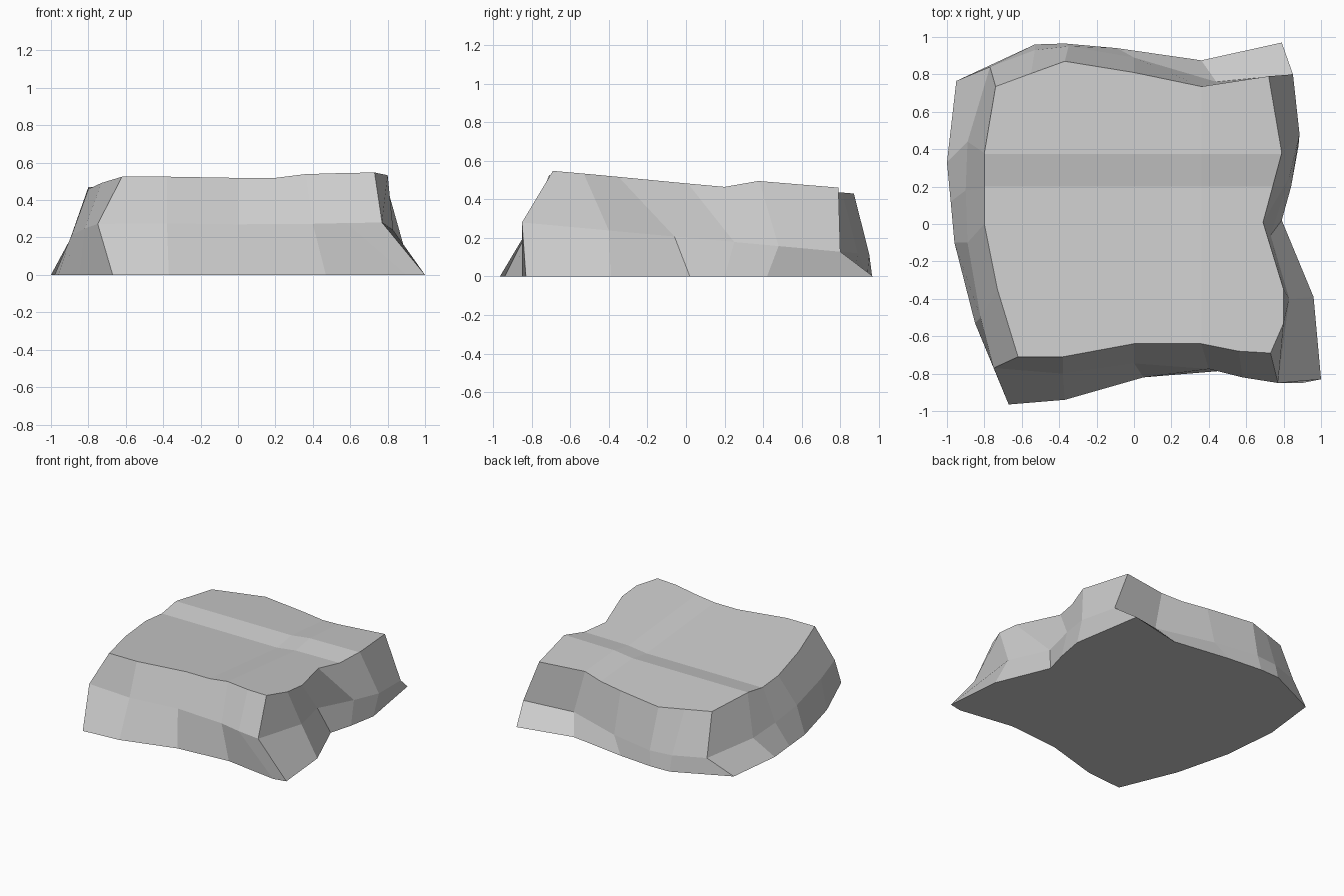
import bpy, bmesh

if "Cube" in bpy.data.objects:
    bpy.data.objects.remove(bpy.data.objects["Cube"])

# Outlines, counter-clockwise from the front left corner: five points per side
base_sides = [
    [(-.67, -.965), (-.37, -.94), (.05, -.82), (.47, -.785), (.90, -.85)],
    [(1, -.83), (.96, -.39), (.79, .02), (.84, .20), (.88, .42)],
    [(.79, .97), (.36, .875), (-.09, .94), (-.37, .965), (-.53, .96)],
    [(-.95, .765), (-1, .33), (-.98, .12), (-.96, -.10), (-.85, -.53)],
]
ledge_sides = [
    [(-.75, -.77), (-.38, -.80), (0, -.745), (.40, -.775), (.58, -.82)],
    [(.77, -.85), (.83, -.40), (.73, -.06), (.83, .25), (.885, .48)],
    [(.85, .80), (.44, .76), (0, .89), (-.35, .95), (-.53, .93)],
    [(-.77, .84), (-.89, .44), (-.90, .18), (-.89, -.10), (-.82, -.50)],
]
top_sides = [
    [(-.62, -.71), (-.38, -.71), (0, -.64), (.36, -.64), (.56, -.68)],
    [(.73, -.69), (.80, -.53), (.80, -.35), (.69, .01), (.79, .38)],
    [(.72, .79), (.36, .735), (0, .81), (-.37, .87), (-.55, .805)],
    [(-.74, .735), (-.80, .38), (-.80, .19), (-.80, 0), (-.73, -.35)],
]


def ramp(t, keys):
    """Piecewise linear curve through (t, value) keys."""
    for (a, va), (b, vb) in zip(keys, keys[1:]):
        if t <= b:
            return va + (vb - va) * (t - a) / (b - a)
    return keys[-1][1]


def top_height(x, y):
    return (ramp(y, [(-.71, .525), (.2, .44), (.375, .47), (.87, .43)])
            + ramp(x, [(-.8, 0), (.2, 0), (.36, .02), (.8, .025)]))


bm = bmesh.new()


def ring(sides, height):
    return [bm.verts.new((x, y, height(x, y))) for side in sides for x, y in side]


def wall(lower, upper):
    n = len(lower)
    for i in range(n):
        j = (i + 1) % n
        bm.faces.new((lower[i], lower[j], upper[j], upper[i]))


# Walls: base flares out to the tilted ledge line, then rises to the top
base = ring(base_sides, lambda x, y: 0)
ledge = ring(ledge_sides, lambda x, y: .28 - .092 * (y + .85))
top = ring(top_sides, lambda x, y: .6)
wall(base, ledge)
wall(ledge, top)
bm.faces.new(base[::-1])
cap = bm.faces.new(top)

# Top: cut along the two shallow steps, then shape the heights
for co, no in [((.2, 0, 0), (1, 0, 0)), ((.36, 0, 0), (1, 0, 0)),
               ((0, .2, 0), (0, 1, 0)), ((0, .375, 0), (0, 1, 0))]:
    faces = [f for f in bm.faces if all(v.co.z > .59 for v in f.verts)]
    geom = faces + list({e for f in faces for e in f.edges}) \
        + list({v for f in faces for v in f.verts})
    bmesh.ops.bisect_plane(bm, geom=geom, dist=.003, plane_co=co, plane_no=no)
for v in bm.verts:
    if v.co.z > .59:
        v.co.z = top_height(v.co.x, v.co.y)

bmesh.ops.recalc_face_normals(bm, faces=bm.faces)
mesh = bpy.data.meshes.new("rock_slab")
bm.to_mesh(mesh)
bm.free()
rock = bpy.data.objects.new("rock_slab", mesh)
bpy.context.collection.objects.link(rock)
